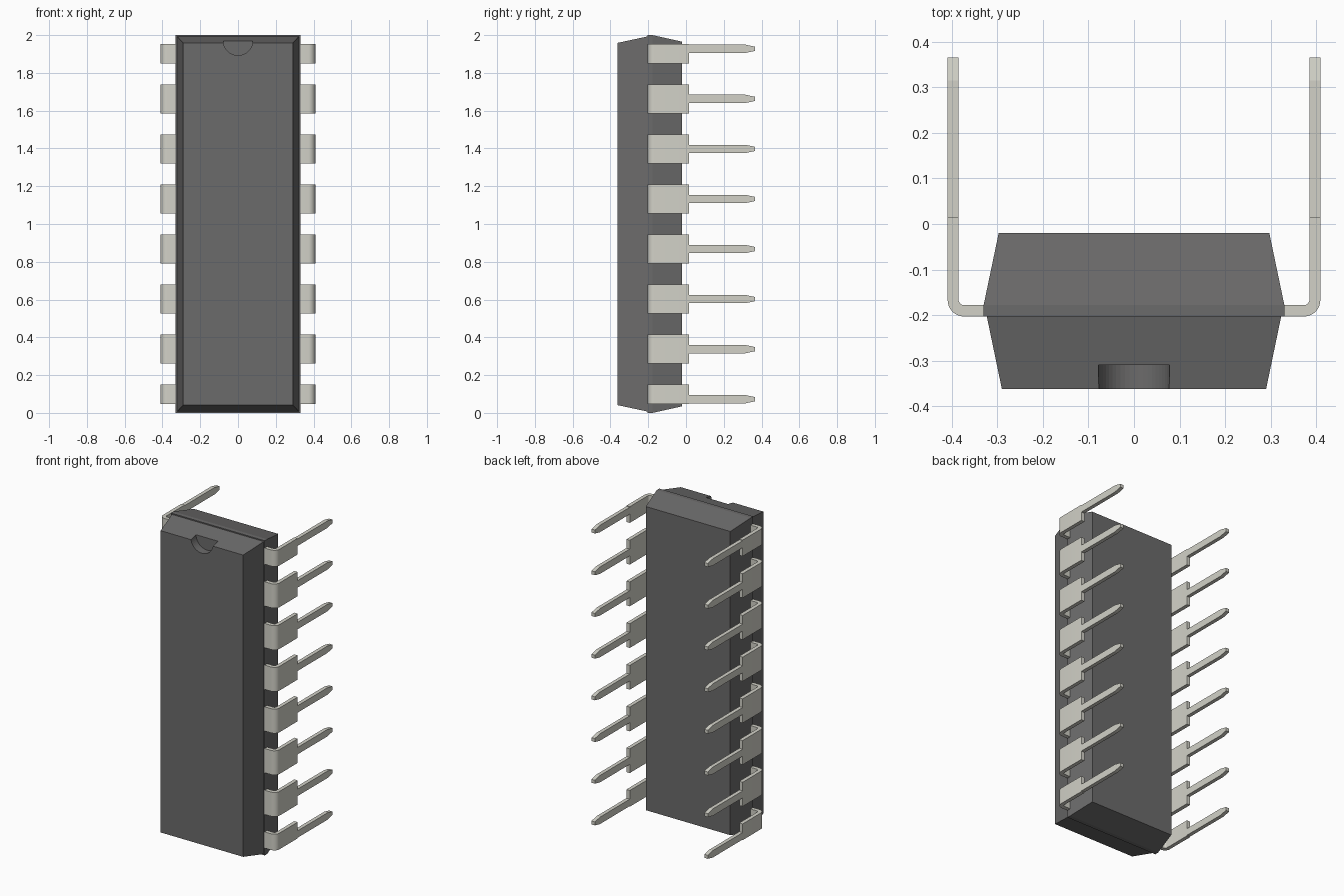
import bpy, bmesh, math
from mathutils import Vector

if "Cube" in bpy.data.objects:
    bpy.data.objects.remove(bpy.data.objects["Cube"])


def material(name, rgb):
    m = bpy.data.materials.new(name)
    m.diffuse_color = (*rgb, 1)
    m.use_nodes = True
    m.node_tree.nodes["Principled BSDF"].inputs["Base Color"].default_value = m.diffuse_color
    return m


dark = material("dark_grey_plastic", (0.148, 0.146, 0.146))
metal = material("pale_metal", (0.645, 0.64, 0.575))


def finish(bm, name, mat):
    bmesh.ops.recalc_face_normals(bm, faces=bm.faces)
    me = bpy.data.meshes.new(name)
    bm.to_mesh(me)
    bm.free()
    me.materials.append(mat)
    ob = bpy.data.objects.new(name, me)
    bpy.context.collection.objects.link(ob)
    return ob


def prism(bm, points, offset):
    """Closed polygon extruded by an offset vector."""
    offset = Vector(offset)
    a = [bm.verts.new(p) for p in points]
    b = [bm.verts.new(Vector(p) + offset) for p in points]
    bm.faces.new(a)
    bm.faces.new(b[::-1])
    n = len(a)
    for i in range(n):
        j = (i + 1) % n
        bm.faces.new((a[i], b[i], b[j], a[j]))


# Body: rectangular rings (y, half width, end inset) from back to front
rings = [(-0.02, 0.297, 0.035), (-0.178, 0.33, 0), (-0.203, 0.33, 0),
         (-0.203, 0.323, 0.007), (-0.362, 0.29, 0.041)]
bm = bmesh.new()
loops = [[bm.verts.new((sx * w, y, z)) for sx, z in
          ((-1, d), (1, d), (1, 2 - d), (-1, 2 - d))] for y, w, d in rings]
for p, q in zip(loops, loops[1:]):
    for i in range(4):
        j = (i + 1) % 4
        bm.faces.new((p[i], p[j], q[j], q[i]))
bm.faces.new(loops[0])
bm.faces.new(loops[-1])
body = finish(bm, "package_body", dark)

# Half-round orientation notch cut in the front upper edge
bm = bmesh.new()
R, N = 0.078, 48
prism(bm, [(R * math.cos(math.tau * i / N), -0.45, 1.971 + R * math.sin(math.tau * i / N))
           for i in range(N)], (0, 0.14, 0))
cutter = finish(bm, "notch_cutter", dark)
cutter.hide_render = True
cutter.hide_set(True)
mod = body.modifiers.new("notch", 'BOOLEAN')
mod.operation = 'DIFFERENCE'
mod.solver = 'EXACT'
mod.object = cutter

# Pins: bent wide shoulder plus narrow tapered blade, repeated up the side
XO, XI, Y0, Y1, STEP = 0.409, 0.385, -0.203, -0.178, 0.015


def arc(cx, cy, r, n=8):
    return [(cx + r * math.sin(math.pi / 2 * i / n), cy - r * math.cos(math.pi / 2 * i / n))
            for i in range(n + 1)]


outer = [(0.33, Y0)] + arc(XO - 0.036, Y0 + 0.036, 0.036) + [(XO, STEP)]
inner = [(0.33, Y1)] + arc(XI - 0.012, Y1 + 0.012, 0.012) + [(XI, STEP)]
profile = outer + inner[::-1]

shoulders, blades = bmesh.new(), bmesh.new()
for k in range(8):
    zc = 0.0725 + 0.265 * k
    lo = zc - (0.026 if k == 0 else 0.077)      # end pins have trimmed shoulders
    hi = zc + (0.026 if k == 7 else 0.077)
    prism(shoulders, [(x, y, lo) for x, y in profile], (0, 0, hi - lo))
    blade = [(STEP, -0.022), (0.315, -0.022), (0.365, -0.011),
             (0.365, 0.011), (0.315, 0.022), (STEP, 0.022)]
    prism(blades, [(XI, y, zc + z) for y, z in blade], (XO - XI, 0, 0))

for bm, name in ((shoulders, "pin_shoulders"), (blades, "pin_blades")):
    ob = finish(bm, name, metal)
    if name == "pin_shoulders":
        bpy.ops.object.select_all(action='DESELECT')
        ob.select_set(True)
        bpy.context.view_layer.objects.active = ob
        bpy.ops.object.shade_smooth_by_angle(angle=math.radians(30))
    ob.modifiers.new("mirror", 'MIRROR').use_axis[0] = True
